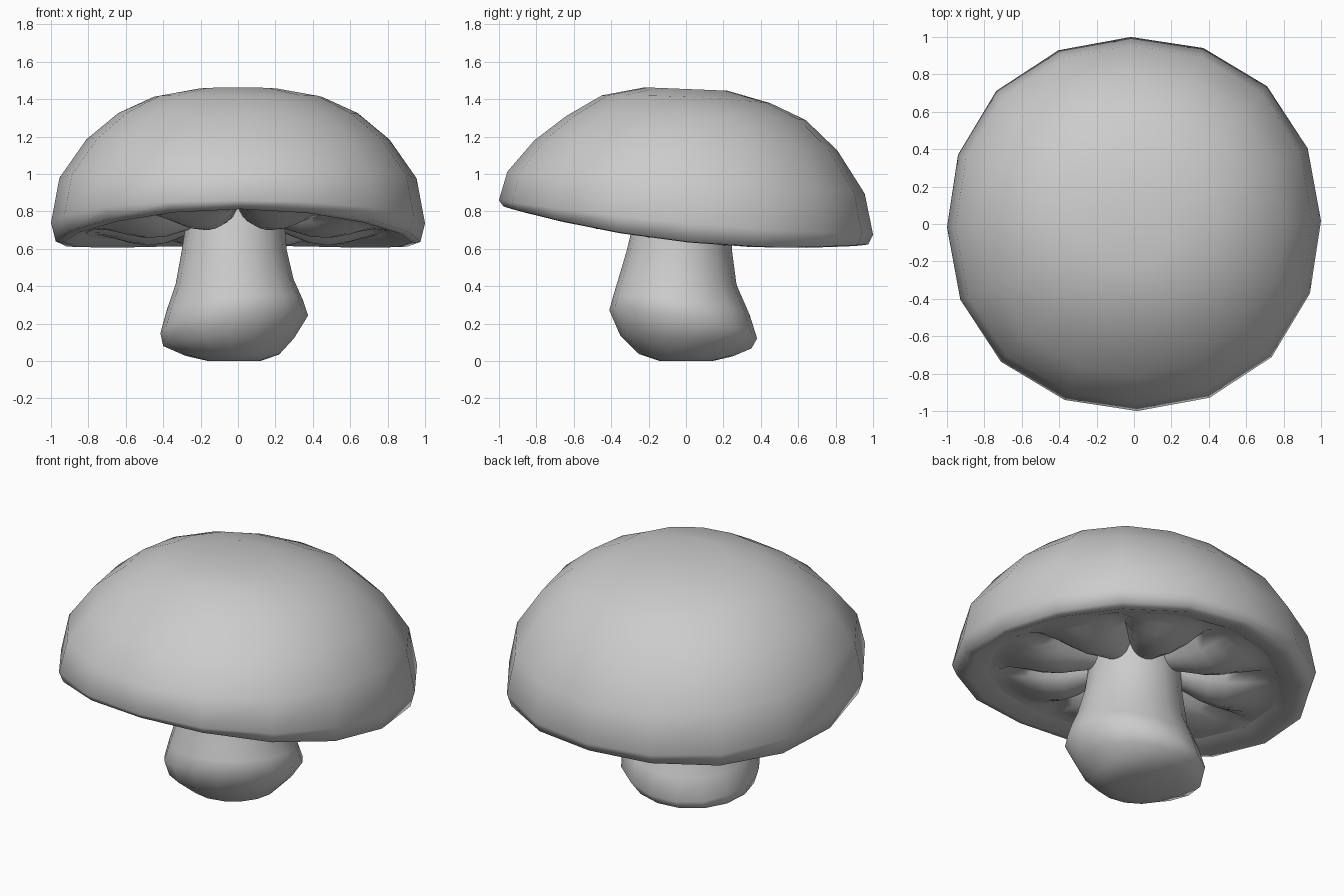
import bpy
from math import sin, cos, pi, radians

if "Cube" in bpy.data.objects:
    bpy.data.objects.remove(bpy.data.objects["Cube"])


def loft(name, rings, cap_start=True, cap_end=True):
    """Bridge equal-length rings of points into one smooth mesh."""
    n = len(rings[0])
    verts = [p for ring in rings for p in ring]
    faces = []
    for i in range(len(rings) - 1):
        for j in range(n):
            k = (j + 1) % n
            faces.append((i * n + j, i * n + k, (i + 1) * n + k, (i + 1) * n + j))
    if cap_start:
        faces.append(tuple(reversed(range(n))))
    if cap_end:
        last = (len(rings) - 1) * n
        faces.append(tuple(range(last, last + n)))
    mesh = bpy.data.meshes.new(name)
    mesh.from_pydata(verts, [], faces)
    obj = bpy.data.objects.new(name, mesh)
    bpy.context.collection.objects.link(obj)
    bpy.context.view_layer.objects.active = obj
    obj.select_set(True)
    bpy.ops.object.shade_smooth_by_angle(angle=radians(80))
    obj.select_set(False)
    return obj


def rim_z(y):
    """Height of the cap's curved rim, lifted at the front."""
    return 0.63 - 0.105 * y + 0.092 * y * y


# Cap: rolled lip underneath, then the dome
SIDES = 16
angles = [radians(1) + 2 * pi * k / SIDES for k in range(SIDES)]
rings = []
for r, up in [(0.82, 0.05), (0.93, 0.005)]:
    ring = []
    for a in angles:
        x, y = r * cos(a), r * sin(a)
        ring.append((x, y, rim_z(y) + up))
    rings.append(ring)
# (radius, height fraction, sag towards front and back)
dome = [(0.975, 0.01, 0.0), (1.0, 0.13, 0.05), (0.955, 0.42, 0.08),
        (0.81, 0.67, 0.08), (0.64, 0.84, 0.08), (0.45, 0.945, 0.07),
        (0.22, 0.995, 0.0)]
for r, f, sag in dome:
    ring = []
    for a in angles:
        s = r * (1 + 0.012 * (1 - cos(4 * a)))
        x, y = s * cos(a), s * sin(a)
        z = rim_z(y) * (1 - f) + 1.458 * f - sag * y * y
        if f > 0.9:
            z -= 0.04 * y
        ring.append((x, y, z))
    rings.append(ring)
loft("cap", rings, cap_start=False)

# Gills: eight rounded lobes with creases between them, continuing the lip
N = 64
# (radius, crease height above rim, lobe drop below crease)
gill_profile = [(0.82, 0.05, 0.0), (0.77, 0.07, 0.01), (0.71, 0.095, 0.05),
                (0.62, 0.12, 0.1), (0.52, 0.135, 0.13), (0.42, 0.145, 0.13),
                (0.33, 0.155, 0.11), (0.2, 0.165, 0.08)]
rings = []
for r, up, drop in gill_profile:
    ring = []
    for k in range(N):
        a = 2 * pi * k / N
        x, y = r * cos(a), r * sin(a)
        lobe = abs(sin(4 * a)) ** 0.6
        ring.append((x, y, rim_z(y) + up - drop * lobe))
    rings.append(ring)
gills = loft("gills", rings, False, False)
gills.data.flip_normals()

# Stem: tilted bulging foot narrowing towards the cap
# (centre x, centre y, radius, z, tilt)
stem = [(-0.02, 0.0, 0.14, 0.004, 0.0), (-0.03, 0.0, 0.25, 0.035, 0.12),
        (-0.05, 0.0, 0.35, 0.105, 0.5), (-0.02, -0.015, 0.395, 0.2, 1.0),
        (-0.018, -0.025, 0.365, 0.3, 0.7), (-0.018, -0.045, 0.315, 0.43, 0.3),
        (-0.02, -0.035, 0.28, 0.6, 0.0), (-0.015, -0.02, 0.265, 0.73, 0.0),
        (-0.01, 0.0, 0.26, 0.83, 0.0)]
rings = []
for cx, cy, r, z, tilt in stem:
    ring = []
    for k in range(16):
        a = 2 * pi * k / 16
        x, y = r * cos(a), r * sin(a)
        ring.append((cx + x, cy + y, z + tilt * (0.12 * x - 0.19 * y)))
    rings.append(ring)
low = min(p[2] for ring in rings for p in ring)
rings = [[(x, y, z - low) for x, y, z in ring] for ring in rings]
loft("stem", rings, cap_end=False)
